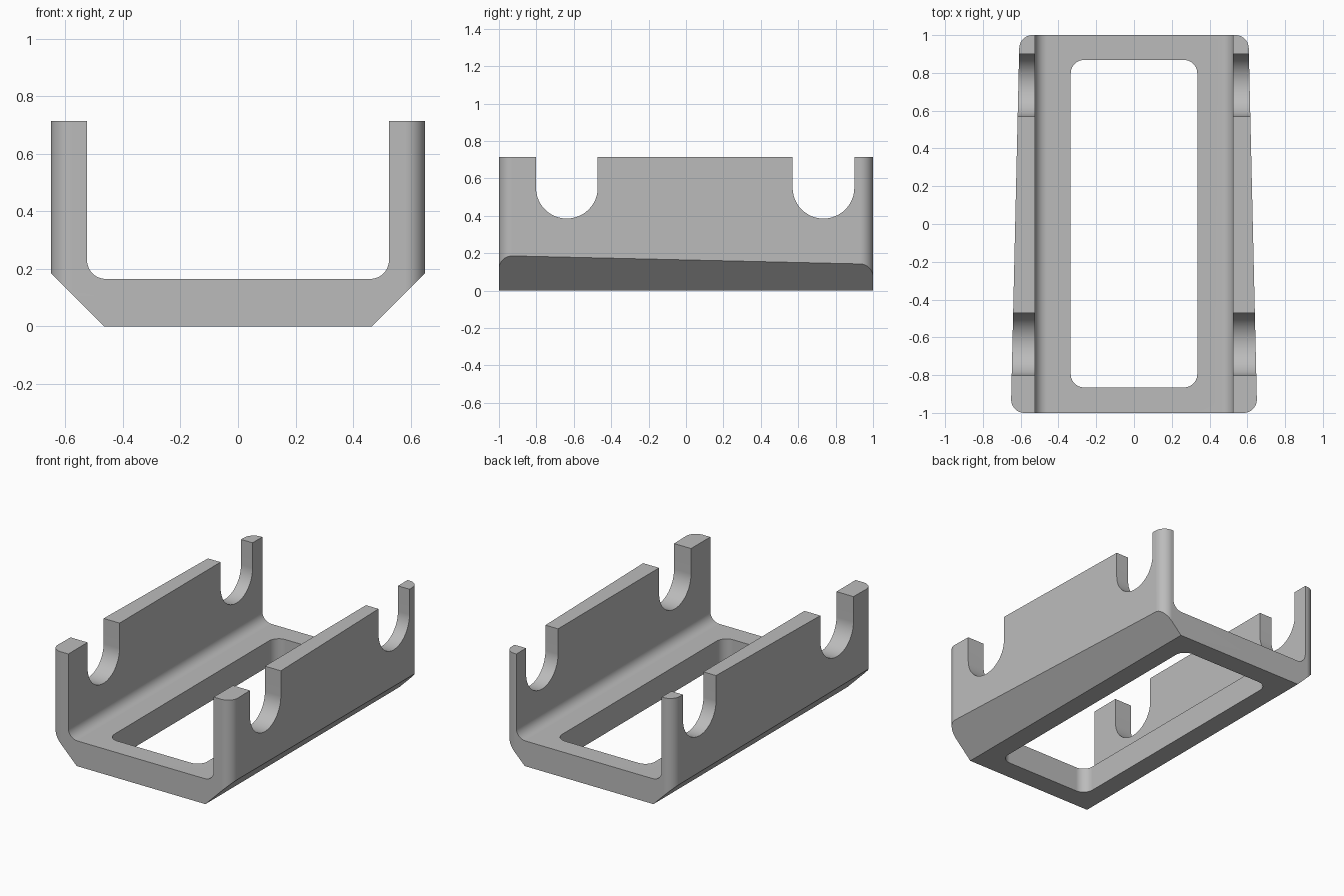
import bpy, bmesh, math
from mathutils import Vector

if "Cube" in bpy.data.objects:
    bpy.data.objects.remove(bpy.data.objects["Cube"])

TOP = 0.715


def rounded(corners, steps=10):
    """Outline from (x, y, radius) corners, with tangent arcs where radius > 0."""
    pts = []
    for i, (x, y, r) in enumerate(corners):
        p = Vector((x, y))
        if r == 0:
            pts.append(p)
            continue
        a = (Vector(corners[i - 1][:2]) - p).normalized()
        b = (Vector(corners[(i + 1) % len(corners)][:2]) - p).normalized()
        half = a.angle(b) / 2
        centre = p + (a + b).normalized() * (r / math.sin(half))
        start = p + a * (r / math.tan(half)) - centre
        end = p + b * (r / math.tan(half)) - centre
        sweep = math.pi - 2 * half
        for k in range(steps + 1):
            t = k / steps
            pts.append(centre + (start * math.sin((1 - t) * sweep)
                                 + end * math.sin(t * sweep)) / math.sin(sweep))
    return pts


def prism(name, outline, lo, hi, axis):
    """Extrude a 2D outline from lo to hi along the given axis."""
    place = {'X': lambda p, d: (d, p[0], p[1]),
             'Y': lambda p, d: (p[0], d, p[1]),
             'Z': lambda p, d: (p[0], p[1], d)}[axis]
    bm = bmesh.new()
    a = [bm.verts.new(place(p, lo)) for p in outline]
    b = [bm.verts.new(place(p, hi)) for p in outline]
    bm.faces.new(a)
    bm.faces.new(b)
    for i in range(len(a)):
        j = (i + 1) % len(a)
        bm.faces.new((a[i], a[j], b[j], b[i]))
    bmesh.ops.recalc_face_normals(bm, faces=bm.faces)
    mesh = bpy.data.meshes.new(name)
    bm.to_mesh(mesh)
    bm.free()
    obj = bpy.data.objects.new(name, mesh)
    bpy.context.collection.objects.link(obj)
    return obj


# U-shaped cradle section with chamfered lower edges and filleted floor
right = [(0.465, 0, 0), (0.865, 0.4, 0), (0.865, TOP, 0),
         (0.525, TOP, 0), (0.525, 0.165, 0.065)]
left = [(-x, z, r) for x, z, r in reversed(right)]
cradle = prism("cradle", rounded(right + left), -1.2, 1.2, 'Y')

# Tapered plan outline with rounded corners
plan = prism("plan_outline", rounded([(-0.652, -1, 0.07), (0.652, -1, 0.07),
                                      (0.606, 1, 0.07), (-0.606, 1, 0.07)]), -0.5, 1.5, 'Z')

# Rounded floor window
window = prism("floor_window", rounded([(-0.335, -0.865, 0.07), (0.335, -0.865, 0.07),
                                        (0.335, 0.868, 0.07), (-0.335, 0.868, 0.07)]),
               -0.5, 0.5, 'Z')


# Round-bottomed slots through both walls
def slot(name, y, r=0.165, z=0.55):
    arc = [(y + r * math.cos(math.pi * (1 + k / 24)), z + r * math.sin(math.pi * (1 + k / 24)))
           for k in range(25)]
    return prism(name, arc + [(y + r, 1.2), (y - r, 1.2)], -1, 1, 'X')


cuts = [(plan, 'INTERSECT'), (window, 'DIFFERENCE'),
        (slot("front_slot", -0.637), 'DIFFERENCE'), (slot("back_slot", 0.735), 'DIFFERENCE')]
bpy.context.view_layer.objects.active = cradle
cradle.select_set(True)
for cutter, op in cuts:
    mod = cradle.modifiers.new(cutter.name, 'BOOLEAN')
    mod.operation, mod.object, mod.solver = op, cutter, 'EXACT'
    bpy.ops.object.modifier_apply(modifier=mod.name)
for cutter, _ in cuts:
    bpy.data.objects.remove(cutter)

# Single grey finish
grey = bpy.data.materials.new("grey")
grey.diffuse_color = (0.5, 0.5, 0.5, 1)
grey.use_nodes = True
grey.node_tree.nodes["Principled BSDF"].inputs["Base Color"].default_value = grey.diffuse_color
cradle.data.materials.clear()
cradle.data.materials.append(grey)
for poly in cradle.data.polygons:
    poly.material_index = 0

bpy.ops.object.shade_smooth_by_angle(angle=math.radians(30))
cradle.modifiers.new("flat_normals", 'WEIGHTED_NORMAL').keep_sharp = True
